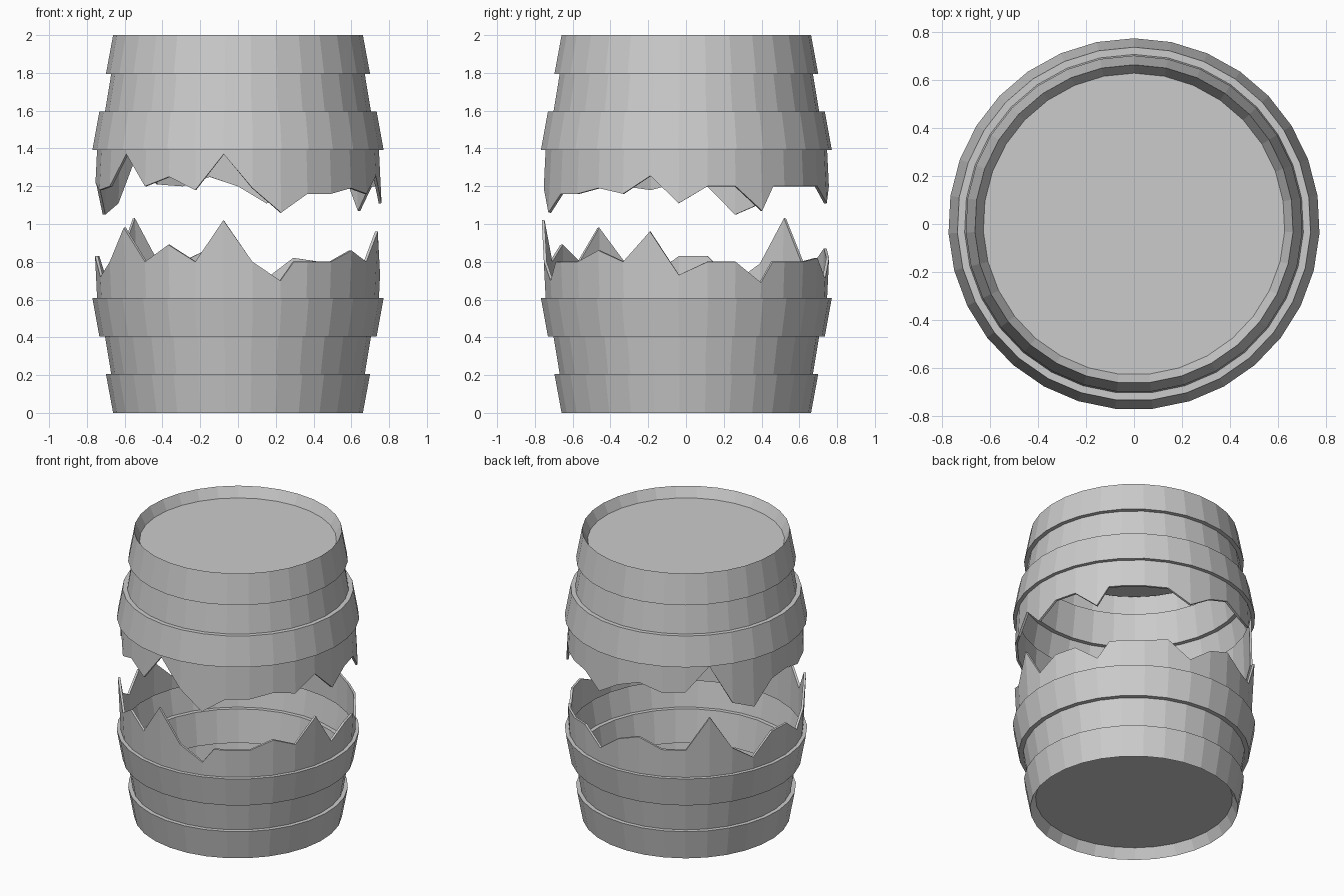
import bpy, bmesh
from math import sin, cos, pi

if "Cube" in bpy.data.objects:
    bpy.data.objects.remove(bpy.data.objects["Cube"])

N = 31          # staves around the barrel
WALL = 0.015

# Outer profile from the recessed end cap to the torn edge: (radius, distance from the end)
PROFILE = [(0.627, 0.07), (0.662, 0.0), (0.70, 0.205), (0.672, 0.205),
           (0.705, 0.405), (0.735, 0.405), (0.772, 0.608), (0.747, 0.608)]

# Heights of the torn edges, anticlockwise from the front
LOWER_EDGE = [.80, .70, .80, .80, .86, .80, .96, .73, .80, .80, .69, .80, .80, .82, .71, .82,
              .87, .80, .80, 1.03, .79, .69, .83, .83, .72, .80, .98, .80, .89, .80, 1.02]
UPPER_EDGE = [1.19, 1.06, 1.16, 1.16, 1.19, 1.16, 1.255, 1.11, 1.20, 1.20, 1.07, 1.20, 1.20, 1.20, 1.11, 1.20,
              1.25, 1.20, 1.21, 1.38, 1.11, 1.05, 1.20, 1.22, 1.18, 1.20, 1.37, 1.20, 1.25, 1.18, 1.37]


def point(k, r, z):
    a = (k + 0.5) * 2 * pi / N
    return (r * sin(a), -r * cos(a), z)


def barrel_half(name, edge, kinks, upside_down):
    """Stepped shell with cap and torn edge; kinks hold extra mid-stave edge points."""
    bm = bmesh.new()

    def height(d):
        return 2 - d if upside_down else d

    def add_face(verts):
        bm.faces.new(verts[::-1] if upside_down else verts)

    rings = [[bm.verts.new(point(k, r, height(d))) for k in range(N)] for r, d in PROFILE]
    rings.append([bm.verts.new(point(k, 0.747 + 0.05 * (height(z) - 0.61), z))
                  for k, z in enumerate(edge)])

    # end cap
    add_face(rings[0][::-1])
    # wall, hoops and torn edge
    for i in range(len(rings) - 1):
        a, b = rings[i], rings[i + 1]
        for k in range(N):
            j = (k + 1) % N
            verts = [a[k], a[j], b[j]]
            if i == len(rings) - 2 and k in kinks:
                mid = (b[k].co + b[j].co) / 2
                mid.z = kinks[k]
                verts.append(bm.verts.new(mid))
            add_face(verts + [b[k]])

    mesh = bpy.data.meshes.new(name)
    bm.to_mesh(mesh)
    bm.free()
    obj = bpy.data.objects.new(name, mesh)
    bpy.context.collection.objects.link(obj)
    # wall thickness
    mod = obj.modifiers.new("wall_thickness", 'SOLIDIFY')
    mod.thickness = WALL
    mod.offset = -1
    return obj


barrel_half("lower_barrel_half", LOWER_EDGE, {1: 0.80, 10: 0.80}, False)
barrel_half("upper_barrel_half", UPPER_EDGE, {10: 1.20}, True)
